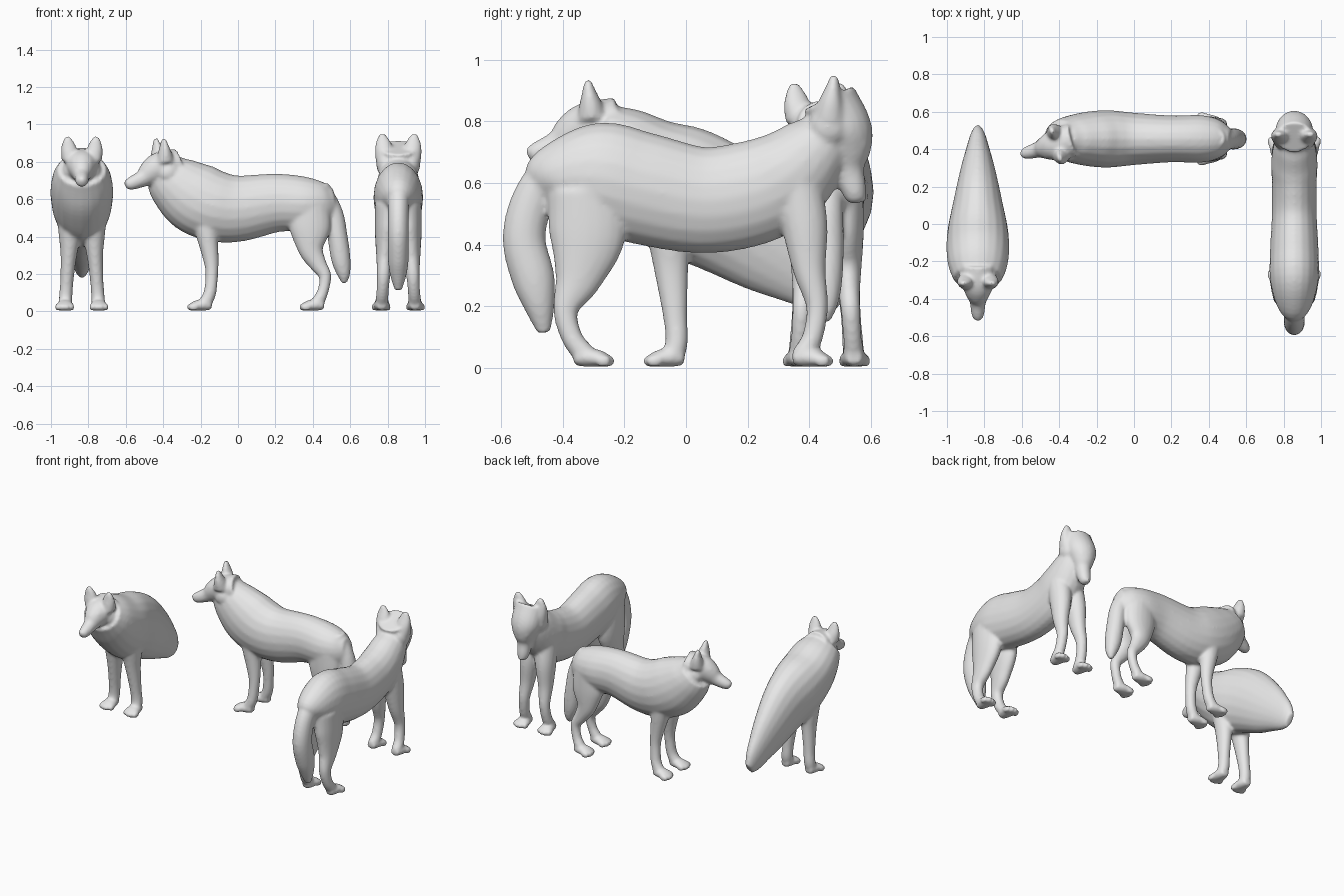
import bpy, bmesh, math
from mathutils import Matrix, Vector

if "Cube" in bpy.data.objects:
    bpy.data.objects.remove(bpy.data.objects["Cube"])

grey = bpy.data.materials.new("plain grey")
grey.use_nodes = True
grey.diffuse_color = (0.8, 0.8, 0.8, 1)
grey.node_tree.nodes["Principled BSDF"].inputs["Base Color"].default_value = grey.diffuse_color

SIDES = 20
STEPS = 5


def spline(points):
    """Smooth a list of tuples by Catmull-Rom interpolation."""
    pts = [Vector(p) for p in points]
    pts = [2 * pts[0] - pts[1]] + pts + [2 * pts[-1] - pts[-2]]
    out = []
    for a, b, c, d in zip(pts, pts[1:], pts[2:], pts[3:]):
        for i in range(STEPS):
            t = i / STEPS
            out.append(b + (c - a) * (t / 2) + (2 * a - 5 * b + 4 * c - d) * (t * t / 2)
                       + (3 * b - a - 3 * c + d) * (t ** 3 / 2))
    return out + [pts[-2]]


def tube(bm, points, matrix=Matrix(), side=0.0):
    """Loft ellipses along (forward, height, half width, half depth) points."""
    rows = spline(points)
    # a side tube leans towards the middle as it rises
    centres = [Vector((r[0], side * (1 - .8 * r[1]), r[1])) for r in rows]
    across = Vector((0, 1, 0))
    rings = []
    for i, (row, centre) in enumerate(zip(rows, centres)):
        along = (centres[min(i + 1, len(rows) - 1)] - centres[max(i - 1, 0)]).normalized()
        up = along.cross(across)
        w, h = max(row[2], 0.005), max(row[3], 0.005)
        ring = []
        for k in range(SIDES):
            a = math.tau * k / SIDES
            ring.append(bm.verts.new(matrix @ (centre + across * w * math.cos(a) + up * h * math.sin(a))))
        rings.append(ring)
    for lower, upper in zip(rings, rings[1:]):
        for k in range(SIDES):
            n = (k + 1) % SIDES
            bm.faces.new((lower[k], lower[n], upper[n], upper[k]))
    bm.faces.new(rings[0])
    bm.faces.new(rings[-1])


def ball(bm, place, size, matrix=Matrix()):
    """Add a stretched sphere."""
    bmesh.ops.create_uvsphere(bm, u_segments=16, v_segments=10, radius=1,
                              matrix=matrix @ Matrix.Translation(place) @ Matrix.Diagonal((*size, 1)))


HEAD = [(-.1, 0, .09, .08), (0, 0, .088, .083), (.06, -.015, .066, .07), (.11, -.035, .044, .047),
        (.17, -.046, .036, .037), (.2, -.05, .027, .028), (.212, -.052, .012, .014)]
EAR = [(-.01, .03, .046, .048), (-.005, .08, .044, .036), (0, .12, .034, .022), (.004, .157, .014, .011)]


def add_head(bm, place, pitch, yaw=0.0, size=1.0, ear_shift=0.0):
    base = Matrix.Translation(place) @ Matrix.Rotation(math.radians(yaw), 4, 'Z') @ Matrix.Scale(size, 4)
    skull = base @ Matrix.Rotation(math.radians(pitch), 4, 'Y')
    tube(bm, HEAD, skull)
    # nose pad
    ball(bm, (.203, 0, -.035), (.014, .018, .013), skull)
    for s in (-1, 1):
        # brow and cheek
        ball(bm, (.05, s * .034, .03), (.035, .024, .02), skull)
        ball(bm, (-.025, s * .06, -.035), (.06, .045, .055), skull)
        # ear leaning outward
        lean = Matrix.Translation((ear_shift, s * .058, 0)) @ Matrix.Rotation(-s * .13, 4, 'X')
        tube(bm, EAR, base @ lean)


def add_legs(bm, points, side=0.092):
    """Add a mirrored pair of legs with paws and toes."""
    ankle = points[-1][0]
    for s in (-side, side):
        tube(bm, points, side=s)
        tube(bm, [(ankle - .035, .032, .026, .022), (ankle, .034, .038, .03),
                  (ankle + .045, .032, .047, .028), (ankle + .075, .024, .042, .02)], side=s)
        for k in (-1.5, -.5, .5, 1.5):
            ball(bm, (ankle + .08 - abs(k) * .012, s + k * .025, .023), (.027, .015, .021))


def wolf(name, place, turn, body, legs, head, tail=None):
    bm = bmesh.new()
    tube(bm, body)
    for leg in legs:
        add_legs(bm, leg)
    if tail:
        tube(bm, tail)
    add_head(bm, **head)
    bmesh.ops.recalc_face_normals(bm, faces=bm.faces)
    mesh = bpy.data.meshes.new(name)
    bm.to_mesh(mesh)
    bm.free()
    mesh.materials.append(grey)
    mesh.shade_smooth()
    obj = bpy.data.objects.new(name, mesh)
    bpy.context.collection.objects.link(obj)
    obj.location = place
    obj.rotation_euler.z = math.radians(turn)
    # fuse the parts into one skin and soften the joins
    fuse = obj.modifiers.new("fuse", 'REMESH')
    fuse.mode = 'VOXEL'
    fuse.voxel_size = 0.009
    fuse.use_smooth_shade = True
    soften = obj.modifiers.new("soften", 'SMOOTH')
    soften.factor = 0.5
    soften.iterations = 8


# Wolf whose body tapers down to a tail, with front legs only
wolf("tapered_wolf", (-.835, 0, 0), -90,
     body=[(-.505, .215, .022, .045), (-.46, .25, .042, .085), (-.39, .31, .063, .12), (-.28, .395, .093, .165),
           (-.12, .51, .13, .205), (.02, .578, .16, .213), (.13, .64, .168, .185), (.22, .71, .158, .15),
           (.29, .76, .13, .11)],
     legs=[[(.07, .56, .085, .09), (.055, .42, .064, .07), (.047, .31, .045, .055), (.035, .17, .036, .04),
            (.03, .09, .036, .037), (.04, .045, .036, .037)]],
     head=dict(place=(.315, 0, .78), pitch=11))

# Wolf standing level with its head turned a little
wolf("standing_wolf", (0, .455, 0), 180,
     body=[(-.52, .59, .05, .07), (-.46, .58, .1, .115), (-.36, .575, .127, .145), (-.2, .58, .125, .157),
           (0, .55, .14, .178), (.13, .565, .153, .19), (.24, .615, .147, .19), (.34, .69, .125, .155),
           (.4, .75, .1, .115)],
     legs=[[(.18, .55, .075, .09), (.165, .41, .058, .06), (.145, .28, .04, .042), (.14, .2, .034, .034),
            (.15, .1, .034, .034), (.175, .045, .036, .036)],
           [(-.38, .56, .07, .11), (-.385, .44, .062, .11), (-.39, .33, .047, .068), (-.43, .25, .036, .046),
            (-.465, .19, .032, .034), (-.455, .11, .03, .03), (-.425, .045, .034, .036)]],
     tail=[(-.43, .66, .06, .06), (-.505, .53, .055, .055), (-.532, .4, .057, .054), (-.55, .28, .052, .052),
           (-.565, .2, .036, .036), (-.568, .15, .012, .014)],
     head=dict(place=(.415, .03, .77), pitch=13, yaw=16))

# Wolf with raised hips and its muzzle lowered
wolf("lowered_muzzle_wolf", (.857, 0, 0), 90,
     body=[(-.48, .57, .05, .07), (-.42, .61, .1, .12), (-.29, .62, .13, .178), (-.15, .585, .13, .182),
           (.05, .545, .12, .173), (.22, .57, .12, .17), (.33, .625, .124, .155), (.42, .71, .11, .12),
           (.47, .77, .09, .085)],
     legs=[[(.36, .6, .07, .08), (.385, .46, .062, .075), (.4, .32, .046, .054), (.425, .2, .035, .036),
            (.41, .1, .033, .034), (.38, .045, .035, .036)],
           [(-.33, .58, .075, .12), (-.32, .43, .065, .125), (-.35, .29, .047, .078), (-.39, .19, .036, .042),
            (-.37, .1, .033, .035), (-.33, .045, .035, .036)]],
     tail=[(-.42, .67, .06, .06), (-.495, .55, .056, .068), (-.525, .42, .056, .07), (-.495, .29, .056, .07),
           (-.475, .2, .045, .05), (-.46, .115, .02, .022)],
     head=dict(place=(.51, 0, .775), pitch=65, size=1.12, ear_shift=-.03))
